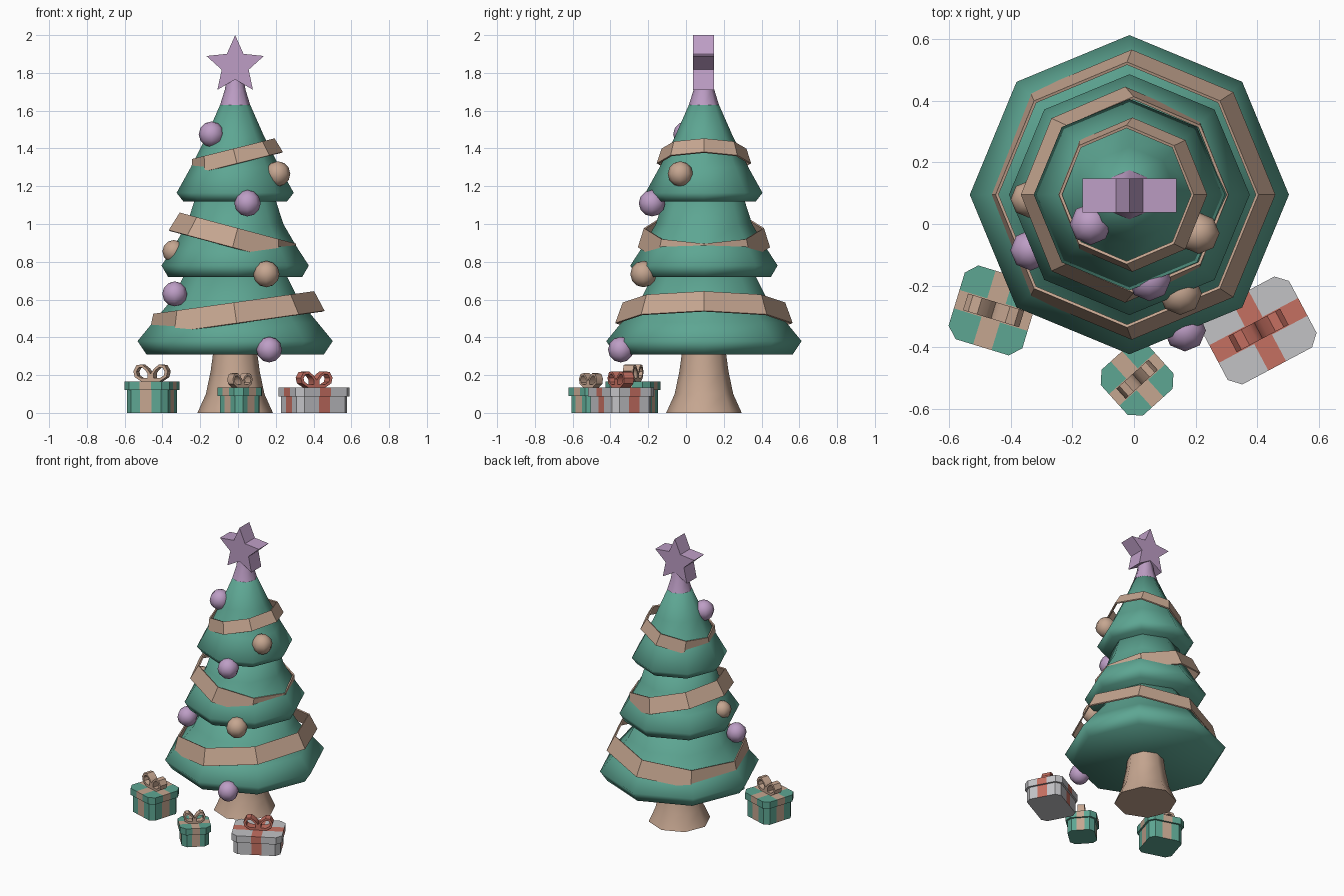
import bpy, bmesh, math
from mathutils import Matrix, Vector

if "Cube" in bpy.data.objects:
    bpy.data.objects.remove(bpy.data.objects["Cube"], do_unlink=True)


def material(name, r, g, b):
    m = bpy.data.materials.new(name)
    m.use_nodes = True
    m.diffuse_color = (r, g, b, 1)
    node = m.node_tree.nodes["Principled BSDF"]
    node.inputs["Base Color"].default_value = (r, g, b, 1)
    node.inputs["Roughness"].default_value = 0.8
    return m


GREEN = material("pine green", 0.11, 0.38, 0.29)
TAN = material("warm tan", 0.56, 0.38, 0.28)
LILAC = material("lilac", 0.51, 0.34, 0.56)
WHITE = material("soft white", 0.54, 0.54, 0.56)
RED = material("dusty red", 0.56, 0.16, 0.12)

AXIS = Vector((-0.015, 0.095, 0))


def finish(name, bm, mats, smooth=None):
    """Turn a bmesh into an object, optionally smoothed below an angle."""
    bmesh.ops.recalc_face_normals(bm, faces=bm.faces)
    me = bpy.data.meshes.new(name)
    bm.to_mesh(me)
    bm.free()
    ob = bpy.data.objects.new(name, me)
    bpy.context.collection.objects.link(ob)
    for m in mats:
        me.materials.append(m)
    if smooth:
        bpy.ops.object.select_all(action='DESELECT')
        ob.select_set(True)
        bpy.context.view_layer.objects.active = ob
        bpy.ops.object.shade_smooth_by_angle(angle=math.radians(smooth))
    return ob


def turned(name, profile, mat, smooth=None, caps=True, sides=8):
    """Stack of regular polygons from (radius, height) pairs around the trunk axis."""
    bm = bmesh.new()
    rings = []
    for r, z in profile:
        rings.append([bm.verts.new((r * math.cos(math.tau * i / sides),
                                    r * math.sin(math.tau * i / sides), z))
                      for i in range(sides)])
    for a, b in zip(rings, rings[1:]):
        for i in range(sides):
            j = (i + 1) % sides
            bm.faces.new((a[i], a[j], b[j], b[i]))
    if caps:
        bm.faces.new(rings[0])
        bm.faces.new(rings[-1])
    ob = finish(name, bm, [mat], smooth)
    ob.location = AXIS
    return ob


def prism(bm, points, z0, z1):
    """Extrude a flat outline between two heights."""
    low = [bm.verts.new((x, y, z0)) for x, y in points]
    high = [bm.verts.new((x, y, z1)) for x, y in points]
    n = len(points)
    bm.faces.new(low)
    bm.faces.new(high)
    for i in range(n):
        j = (i + 1) % n
        bm.faces.new((low[i], low[j], high[j], high[i]))


# Trunk and foliage tiers
turned("trunk", [(0.2, 0), (0.155, 0.1), (0.13, 0.22), (0.115, 0.33)], TAN, 60)
turned("lower_foliage", [(0.47, 0.31), (0.517, 0.38), (0.435, 0.48),
                         (0.335, 0.6), (0.265, 0.74)], GREEN, 80)
turned("middle_foliage", [(0.355, 0.72), (0.39, 0.78), (0.325, 0.88),
                          (0.255, 1.0), (0.21, 1.14)], GREEN, 80)
turned("upper_foliage", [(0.275, 1.12), (0.31, 1.165), (0.235, 1.3),
                         (0.155, 1.46), (0.08, 1.63)], GREEN, 80)

# Tilted garland bands: lower radius, lower height, upper radius, upper height, tilt
for name, r0, z0, r1, z1, tilt in (
        ("lower_garland", 0.47, 0.475, 0.43, 0.585, -8),
        ("middle_garland", 0.35, 0.875, 0.318, 0.98, 15),
        ("upper_garland", 0.25, 1.32, 0.225, 1.40, -14)):
    mid = (z0 + z1) / 2
    band = turned(name, [(r0, z0 - mid), (r1, z1 - mid)], TAN, caps=False)
    band.location.z = mid
    band.rotation_euler.y = math.radians(tilt)
    thick = band.modifiers.new("thickness", 'SOLIDIFY')
    thick.thickness = 0.01

# Tree topper: collar and five-pointed star
turned("star_collar", [(0.083, 1.62), (0.055, 1.71), (0.045, 1.77)], LILAC, 50)
bm = bmesh.new()
star = []
for i in range(10):
    r = 0.075 if i % 2 else 0.16
    a = math.pi / 2 + i * math.pi / 5
    star.append((r * math.cos(a), r * math.sin(a)))
prism(bm, star, -0.055, 0.055)
bmesh.ops.rotate(bm, verts=bm.verts, matrix=Matrix.Rotation(math.pi / 2, 3, 'X'))
finish("star", bm, [LILAC]).location = AXIS + Vector((0, -0.003, 1.84))

# Baubles
for i, (x, y, z, r, mat) in enumerate((
        (-0.14, 0.0, 1.475, 0.068, LILAC), (0.21, -0.03, 1.265, 0.067, TAN),
        (0.05, -0.18, 1.11, 0.07, LILAC), (0.15, -0.225, 0.735, 0.07, TAN),
        (0.165, -0.345, 0.335, 0.068, LILAC), (-0.34, 0.08, 0.855, 0.06, TAN),
        (-0.335, -0.085, 0.63, 0.066, LILAC))):
    bm = bmesh.new()
    bmesh.ops.create_uvsphere(bm, u_segments=8, v_segments=6, radius=r)
    finish(f"bauble_{i + 1}", bm, [mat], 60).location = (x, y, z)


def gift_block(name, hx, hy, cut, z0, z1, w, mats):
    """Corner-cut box whose crossing ribbon is cut into its faces."""
    bm = bmesh.new()
    outline = [(hx, cut - hy), (hx, hy - cut), (hx - cut, hy), (cut - hx, hy),
               (-hx, hy - cut), (-hx, cut - hy), (cut - hx, -hy), (hx - cut, -hy)]
    prism(bm, outline, z0, z1)
    for axis in (Vector((1, 0, 0)), Vector((0, 1, 0))):
        for s in (-w, w):
            bmesh.ops.bisect_plane(bm, geom=bm.verts[:] + bm.edges[:] + bm.faces[:],
                                   plane_co=axis * s, plane_no=axis)
    bm.normal_update()
    for f in bm.faces:
        c = f.calc_center_median()
        under = abs(f.normal.z) > 0.5 and c.z < z0 + 0.001
        f.material_index = int(min(abs(c.x), abs(c.y)) < w and not under)
    return finish(name, bm, mats)


LOOP = [(0, 0), (0.55, 0), (0.92, 0.25), (1, 0.6), (0.82, 0.95),
        (0.5, 1), (0.2, 0.75), (0, 0.45)]


def bow_loops(name, length, height, width, mat):
    """Two mirrored hollow ribbon loops."""
    bm = bmesh.new()
    cx, cz = 0.52, 0.52
    for side in (-1, 1):
        rings = []
        for y, k in ((-width, 1), (width, 1), (width, 0.64), (-width, 0.64)):
            rings.append([bm.verts.new((side * length * (cx + (x - cx) * k), y,
                                        height * (cz + (z - cz) * k))) for x, z in LOOP])
        for a, b in zip(rings, rings[1:] + rings[:1]):
            for i in range(len(LOOP)):
                j = (i + 1) % len(LOOP)
                bm.faces.new((a[i], a[j], b[j], b[i]))
    return finish(name, bm, [mat], 40)


# Gifts: name, centre, turn, lid half sizes, lid bottom and top, bow length, bow height
for name, x, y, turn, hx, hy, z0, z1, bl, bh, paper, ribbon in (
        ("left_gift", -0.455, -0.28, -17, 0.125, 0.125, 0.12, 0.167, 0.095, 0.09, GREEN, TAN),
        ("middle_gift", 0.01, -0.503, 42, 0.1, 0.1, 0.09, 0.135, 0.07, 0.075, GREEN, TAN),
        ("right_gift", 0.403, -0.345, 28, 0.163, 0.13, 0.087, 0.135, 0.095, 0.085, WHITE, RED)):
    w = 0.25 * min(hx, hy)
    inset = 0.012
    parts = [
        gift_block(name + "_box", hx - inset, hy - inset, 0.03, 0, z0 + 0.005, w, [paper, ribbon]),
        gift_block(name + "_lid", hx, hy, 0.035, z0, z1, w, [paper, ribbon]),
        bow_loops(name + "_bow", bl, bh, w * 0.9, ribbon)]
    parts[2].location.z = z1
    for p in parts:
        p.location.x, p.location.y = x, y
        p.rotation_euler.z = math.radians(turn)
